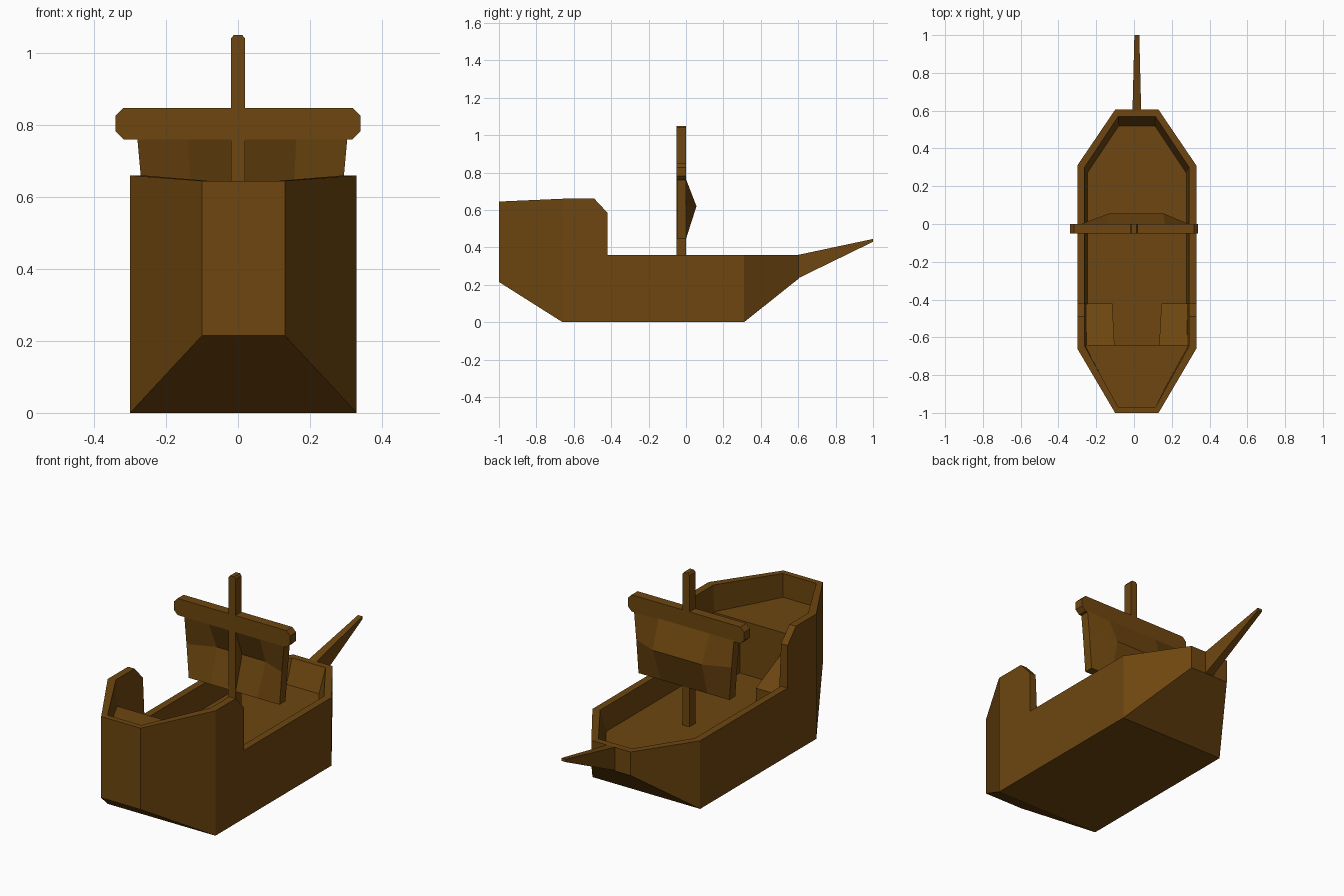
import bpy, bmesh

if "Cube" in bpy.data.objects:
    bpy.data.objects.remove(bpy.data.objects["Cube"])

CX = 0.015          # hull centreline
DECK, STERN = 0.24, 0.52

wood = bpy.data.materials.new("brown wood")
wood.diffuse_color = (0.155, 0.061, 0.005, 1)
wood.use_nodes = True
wood.node_tree.nodes["Principled BSDF"].inputs["Base Color"].default_value = wood.diffuse_color


def finish(name, bm):
    bmesh.ops.remove_doubles(bm, verts=bm.verts, dist=0.0002)
    bmesh.ops.dissolve_degenerate(bm, edges=bm.edges, dist=0.0001)
    bmesh.ops.recalc_face_normals(bm, faces=bm.faces)
    me = bpy.data.meshes.new(name)
    bm.to_mesh(me)
    bm.free()
    me.materials.append(wood)
    ob = bpy.data.objects.new(name, me)
    bpy.context.collection.objects.link(ob)
    return ob


def loft(bm, rings, cap=True):
    """Skin closed rings of points; returns the vertex rings."""
    vs = [[bm.verts.new(p) for p in r] for r in rings]
    n = len(vs[0])
    for a, b in zip(vs, vs[1:]):
        for i in range(n):
            j = (i + 1) % n
            bm.faces.new((a[i], a[j], b[j], b[i]))
    if cap:
        bm.faces.new(vs[0])
        bm.faces.new(vs[-1])
    return vs


def prism(name, pts, offset):
    """Extrude a polygon of 3D points along an offset."""
    bm = bmesh.new()
    loft(bm, [pts, [tuple(a + b for a, b in zip(p, offset)) for p in pts]])
    return finish(name, bm)


# Hull shell: (outer y, half width, keel z, rim z, inner y, inner half, floor y, floor half)
stations = [
    (-1.00, .115, .215, .645, -.97, .098, -.97, .098),
    (-.66, .315, 0, .66, -.645, .277, -.645, .262),
    (-.49, .315, 0, .66, -.49, .277, -.49, .262),
    (-.42, .315, 0, .585, -.42, .277, -.42, .262),
    (-.42, .315, 0, .36, -.42, .277, -.42, .262),
    (.31, .315, 0, .36, .30, .277, .27, .262),
    (.605, .115, .235, .36, .57, .098, .52, .095),
]
rings = []
for y, w, zb, zt, yi, wi, yf, wf in stations:
    half = [(w, y, zb), (w, y, zt), (wi, yi, zt), (wf, yf, DECK)]
    rings.append([(CX + x, a, z) for x, a, z in half] +
                 [(CX - x, a, z) for x, a, z in reversed(half)])
bm = bmesh.new()
skin = loft(bm, rings, cap=False)
for r in (skin[0], skin[-1]):           # transom, end rim, inner end wall
    for i in range(3):
        bm.faces.new((r[i], r[i + 1], r[6 - i], r[7 - i]))
finish("hull", bm)

# Raised stern deck
prism("stern_deck", [(CX - .277, -.64, DECK), (CX + .277, -.64, DECK),
                     (CX + .1, -.972, DECK), (CX - .1, -.972, DECK)], (0, 0, STERN - DECK))

# Sloped ramps on either side in front of the stern deck
for side, s in (("left", -1), ("right", 1)):
    bm = bmesh.new()
    loft(bm, [[(CX + s * x0, y, DECK - .01), (CX + s * .27, y, DECK - .01),
               (CX + s * .27, y, z), (CX + s * x0, y, z)]
              for x0, y, z in ((.13, -.42, .31), (.118, -.645, .40))])
    finish("ramp_" + side, bm)

# Mast with a chamfered top
prism("mast", [(-.02, -.05, DECK - .01), (.02, -.05, DECK - .01), (.02, -.05, 1.04),
               (.012, -.05, 1.05), (-.012, -.05, 1.05), (-.02, -.05, 1.04)], (0, .05, 0))

# Yard with chamfered ends
prism("yard", [(-.318, -.05, .76), (.318, -.05, .76), (.34, -.05, .782), (.34, -.05, .826),
               (.318, -.05, .848), (-.318, -.05, .848), (-.34, -.05, .826),
               (-.34, -.05, .782)], (0, .05, 0))

# Billowing sail: a coarse grid thickened towards the back
bm = bmesh.new()
rows = ((.765, 1.0, 0), (.62, .955, .056), (.445, .91, 0))
sheets = []
for depth in (-.049, 0):
    sheets.append([[bm.verts.new((.012 + u * k, depth + (bulge if abs(u) < .2 else 0), z))
                    for u in (-.292, -.15, .15, .292)] for z, k, bulge in rows])
for g in sheets:
    for i in range(2):
        for j in range(3):
            bm.faces.new((g[i][j], g[i][j + 1], g[i + 1][j + 1], g[i + 1][j]))
border = [(0, j) for j in range(4)] + [(1, 3)] + [(2, j) for j in (3, 2, 1, 0)] + [(1, 0)]
f, b = sheets
for (i, j), (k, l) in zip(border, border[1:] + border[:1]):
    bm.faces.new((f[i][j], f[k][l], b[k][l], b[i][j]))
finish("sail", bm)

# Tapered bowsprit
bm = bmesh.new()
loft(bm, [[(CX - w, y, z0), (CX + w, y, z0), (CX + w, y, z1), (CX - w, y, z1)]
          for w, y, z0, z1 in ((.023, .60, .235, .36), (.013, 1.0, .43, .445))])
finish("bowsprit", bm)
